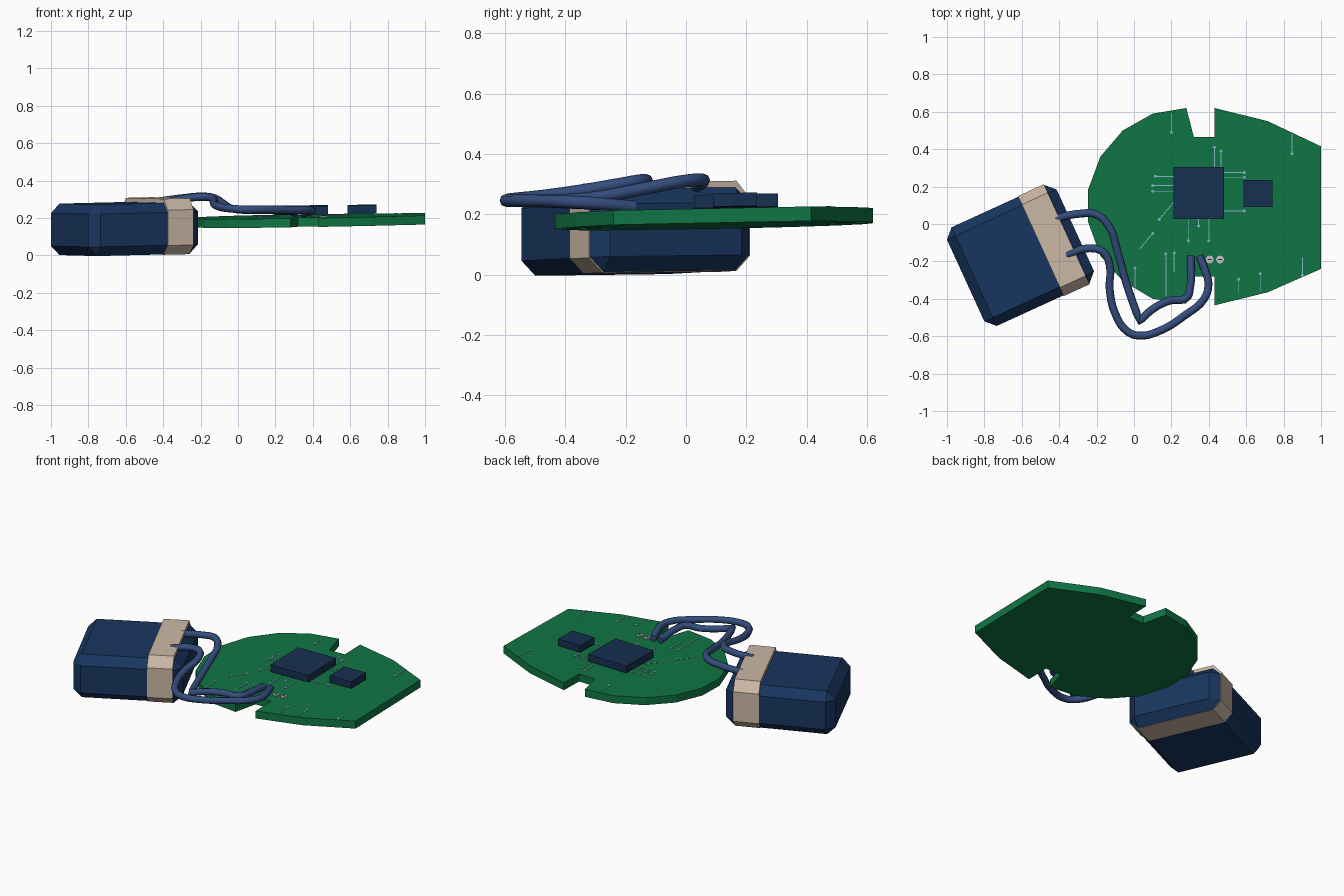
import bpy, bmesh, math
from mathutils import Vector, Matrix

if "Cube" in bpy.data.objects:
    bpy.data.objects.remove(bpy.data.objects["Cube"])


def material(name, rgb):
    m = bpy.data.materials.new(name)
    m.diffuse_color = (*rgb, 1)
    m.use_nodes = True
    m.node_tree.nodes["Principled BSDF"].inputs["Base Color"].default_value = m.diffuse_color
    return m


GREEN = material("board_green", (0.005, 0.18, 0.058))
NAVY = material("battery_navy", (0.009, 0.036, 0.115))
CHIP = material("chip_navy", (0.008, 0.03, 0.08))
BEIGE = material("band_beige", (0.6, 0.48, 0.38))
WIRE = material("wire_blue", (0.035, 0.075, 0.21))
TRACE = material("trace_blue", (0.25, 0.48, 0.58))
METAL = material("pad_metal", (0.55, 0.58, 0.58))


def slope(x, y):
    return 0.016 * x + 0.02 * y


def surface(x, y):
    return 0.202 + slope(x, y)


def finish(name, bm, mat, tilt=True):
    if tilt:  # the whole model leans slightly
        for v in bm.verts:
            v.co.z += slope(v.co.x, v.co.y)
    bmesh.ops.recalc_face_normals(bm, faces=bm.faces)
    me = bpy.data.meshes.new(name)
    bm.to_mesh(me)
    bm.free()
    ob = bpy.data.objects.new(name, me)
    me.materials.append(mat)
    bpy.context.collection.objects.link(ob)
    return ob


def prism(bm, outline, lo, hi):
    face = bm.faces.new([bm.verts.new((x, y, lo)) for x, y in outline])
    ext = bmesh.ops.extrude_face_region(bm, geom=[face])["geom"]
    bmesh.ops.translate(bm, vec=(0, 0, hi - lo),
                        verts=[g for g in ext if isinstance(g, bmesh.types.BMVert)])


def box(bm, center, size, angle=0):
    m = (Matrix.Translation(center) @ Matrix.Rotation(angle, 4, "Z")
         @ Matrix.Diagonal((*size, 1)))
    return bmesh.ops.create_cube(bm, size=1, matrix=m)["verts"]


def disc(bm, x, y, z, r, h, n=12):
    bmesh.ops.create_cone(bm, cap_ends=True, segments=n, radius1=r, radius2=r,
                          depth=h, matrix=Matrix.Translation((x, y, z)))


# circuit board with two notches
outline = [(0.28, 0.62), (0.32, 0.465), (0.43, 0.465), (0.43, 0.62), (0.715, 0.55),
           (1.0, 0.415), (1.0, -0.24), (0.715, -0.365), (0.43, -0.435), (0.43, -0.28),
           (0.32, -0.28), (0.28, -0.425), (0.1, -0.4), (-0.06, -0.305), (-0.18, -0.17),
           (-0.245, 0.01), (-0.245, 0.185), (-0.18, 0.36), (-0.06, 0.5), (0.1, 0.59)]
bm = bmesh.new()
prism(bm, outline, 0.154, 0.202)
finish("circuit_board", bm, GREEN)

# chips
for name, x0, x1, y0, y1 in (("main_chip", 0.21, 0.48, 0.027, 0.305),
                             ("small_chip", 0.585, 0.74, 0.09, 0.235)):
    bm = bmesh.new()
    box(bm, ((x0 + x1) / 2, (y0 + y1) / 2, 0.234), (x1 - x0, y1 - y0, 0.044))
    finish(name, bm, CHIP)

# copper traces, each ending in a small round via at its first point
traces = [(0.2, 0.49, 0.2, 0.59), (0.43, 0.41, 0.43, 0.3), (0.465, 0.39, 0.465, 0.3),
          (0.845, 0.375, 0.845, 0.48), (0.115, 0.255, 0.22, 0.255),
          (0.1, 0.205, 0.22, 0.205), (0.1, 0.175, 0.22, 0.175),
          (0.135, 0.025, 0.215, 0.12), (0.1, -0.05, 0.03, -0.135),
          (0.59, 0.275, 0.47, 0.275), (0.59, 0.25, 0.47, 0.25), (0.59, 0.07, 0.47, 0.07),
          (0.29, -0.09, 0.29, 0.03), (0.345, -0.01, 0.345, 0.03), (0.4, -0.09, 0.4, 0.03),
          (0.17, -0.16, 0.17, -0.385), (0.215, -0.155, 0.215, -0.26),
          (0.005, -0.235, 0.005, -0.34), (0.56, -0.295, 0.56, -0.37),
          (0.675, -0.265, 0.675, -0.36), (0.9, -0.275, 0.9, -0.18)]
bm = bmesh.new()
for x0, y0, x1, y1 in traces:
    box(bm, ((x0 + x1) / 2, (y0 + y1) / 2, 0.202),
        (math.hypot(x1 - x0, y1 - y0), 0.005, 0.004), math.atan2(y1 - y0, x1 - x0))
    disc(bm, x0, y0, 0.202, 0.008, 0.006, 8)
finish("circuit_traces", bm, TRACE)

# solder pads with a dark slot
pads, slots = bmesh.new(), bmesh.new()
for x in (0.405, 0.46):
    disc(pads, x, -0.19, 0.202, 0.021, 0.01)
    box(slots, (x, -0.19, 0.206), (0.024, 0.007, 0.006))
finish("solder_pads", pads, METAL)
finish("pad_slots", slots, CHIP)

# battery: chamfered block turned in plan
L, W, H, C = 0.645, 0.58, 0.275, 0.05
place = Matrix.Translation((-0.607, -0.168, 0.156)) @ Matrix.Rotation(math.radians(24.6), 4, "Z")
bm = bmesh.new()
box(bm, (0, 0, 0), (L, W, H))
bmesh.ops.bevel(bm, geom=bm.edges[:], offset=C, segments=1, affect="EDGES", profile=0.5)
bm.transform(place)
finish("battery_body", bm, NAVY)

# band around the battery, standing proud on top
w, top, bot = W / 2 + 0.004, H / 2 + 0.022, -H / 2 - 0.002
half = [(w - C, bot), (w, bot + C), (w, top - C - 0.01), (w - C, top)]
ring = half + [(-a, b) for a, b in reversed(half)]
bm = bmesh.new()
prism(bm, ring, 0.12, 0.272)
bm.transform(Matrix(((0, 0, 1, 0), (1, 0, 0, 0), (0, 1, 0, 0), (0, 0, 0, 1))))
bm.transform(place)
finish("battery_band", bm, BEIGE)


# wires from the battery to the board
def wire(name, pts, kink=None):
    cu = bpy.data.curves.new(name, "CURVE")
    cu.dimensions = "3D"
    cu.bevel_depth = 0.021
    cu.bevel_resolution = 2
    cu.resolution_u = 5
    cu.use_fill_caps = True
    sp = cu.splines.new("BEZIER")
    sp.bezier_points.add(len(pts) - 1)
    for i, (bp, p) in enumerate(zip(sp.bezier_points, pts)):
        bp.co = p
        bp.handle_left_type = bp.handle_right_type = "VECTOR" if i == kink else "AUTO"
    cu.materials.append(WIRE)
    ob = bpy.data.objects.new(name, cu)
    bpy.context.collection.objects.link(ob)
    bpy.ops.object.select_all(action="DESELECT")
    ob.select_set(True)
    bpy.context.view_layer.objects.active = ob
    bpy.ops.object.convert(target="MESH")
    bpy.ops.object.shade_smooth_by_angle(angle=math.radians(50))


wire("wire_inner", [(-0.42, 0.03, 0.29), (-0.29, 0.055, 0.307), (-0.2, 0.05, 0.315),
                    (-0.13, -0.02, 0.308), (-0.09, -0.14, 0.285), (-0.04, -0.32, 0.253),
                    (0.03, -0.52, 0.243), (0.1, -0.455, 0.243), (0.19, -0.41, 0.241),
                    (0.28, -0.395, 0.24), (0.3, -0.34, 0.238), (0.303, -0.17, 0.224)], 6)
wire("wire_outer", [(-0.36, -0.165, 0.29), (-0.24, -0.13, 0.31), (-0.165, -0.15, 0.312),
                    (-0.13, -0.22, 0.3), (-0.13, -0.35, 0.278), (-0.1, -0.48, 0.26),
                    (-0.035, -0.575, 0.25), (0.03, -0.597, 0.246), (0.14, -0.57, 0.246),
                    (0.27, -0.49, 0.244), (0.375, -0.4, 0.242), (0.398, -0.32, 0.238),
                    (0.38, -0.25, 0.232), (0.35, -0.17, 0.224)])
